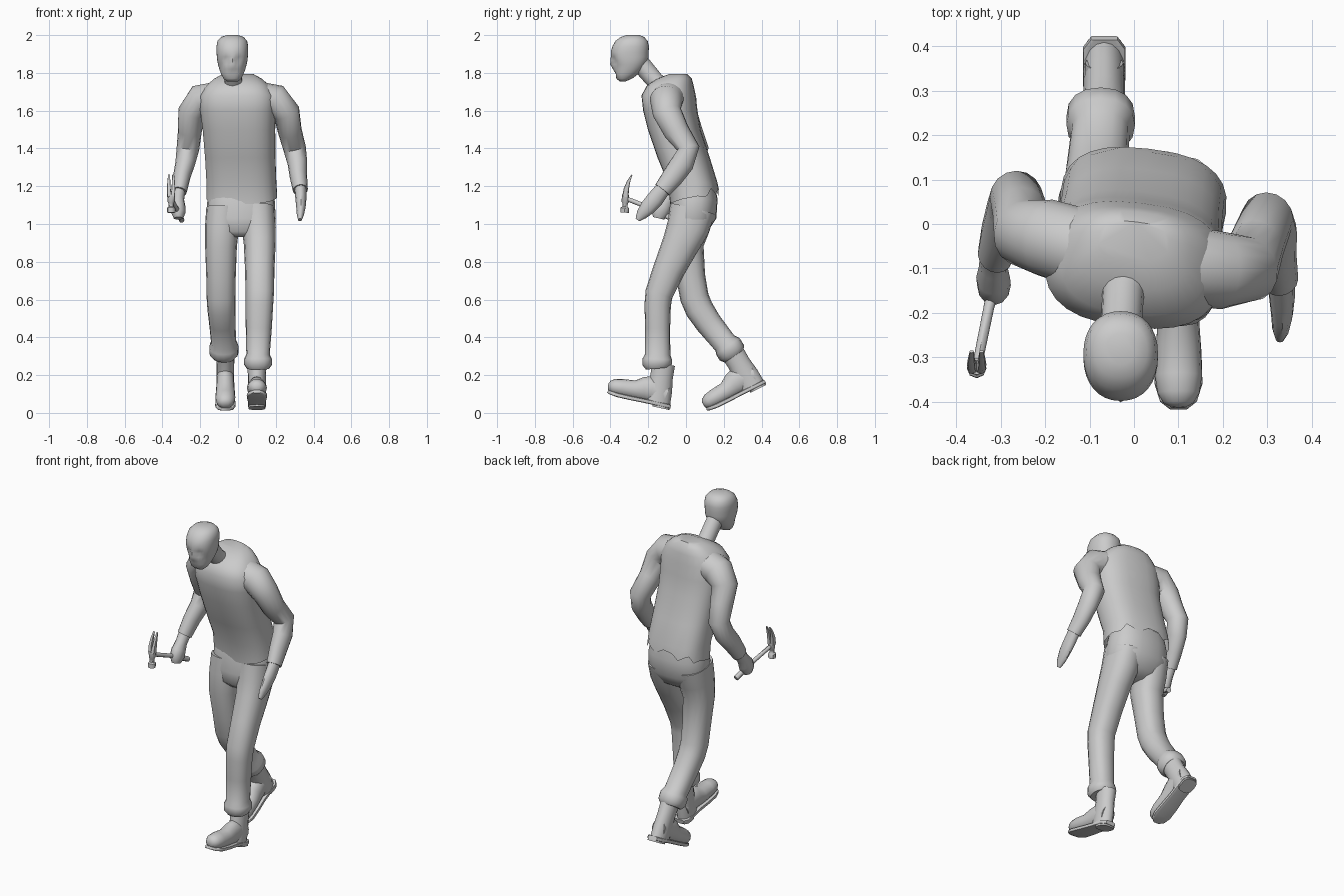
import bpy, bmesh, math
from mathutils import Vector, Matrix


def loft(name, rings, ref=(1, 0, 0), flat=False, n=16, p=2.0, caps=(True, True), matrix=None):
    """Skin superellipse rings (x, y, z, half size along ref, other half size)."""
    bm = bmesh.new()
    pts = [Vector(r[:3]) for r in rings]
    loops = []
    for i, r in enumerate(rings):
        t = pts[min(i + 1, len(pts) - 1)] - pts[max(i - 1, 0)]
        t = Vector((0, 0, 1)) if flat else t.normalized()
        u = Vector(ref)
        u = (u - t * u.dot(t)).normalized()
        w = t.cross(u)
        loop = []
        for k in range(n):
            a = 2 * math.pi * k / n
            c, s = math.cos(a), math.sin(a)
            c = math.copysign(abs(c) ** (2 / p), c)
            s = math.copysign(abs(s) ** (2 / p), s)
            loop.append(bm.verts.new(pts[i] + u * (c * r[3]) + w * (s * r[4])))
        loops.append(loop)
    for A, B in zip(loops, loops[1:]):
        for k in range(n):
            j = (k + 1) % n
            bm.faces.new((A[k], A[j], B[j], B[k]))
    if caps[0]:
        bm.faces.new(loops[0][::-1])
    if caps[1]:
        bm.faces.new(loops[-1])
    if matrix:
        bm.transform(matrix)
    bmesh.ops.recalc_face_normals(bm, faces=bm.faces)
    me = bpy.data.meshes.new(name)
    bm.to_mesh(me)
    bm.free()
    ob = bpy.data.objects.new(name, me)
    bpy.context.collection.objects.link(ob)
    return ob


# Shirt body, leaning forward and slightly turned, with an uneven open hem
shirt = loft("shirt", [
    (.02, .045, 1.14, .188, .125), (.018, .035, 1.22, .185, .128),
    (.012, -.012, 1.35, .186, .135), (.005, -.062, 1.5, .192, .136),
    (0, -.083, 1.6, .2, .14), (0, -.092, 1.68, .2, .14),
    (0, -.083, 1.735, .165, .12), (0, -.06, 1.77, .125, .088), (0, -.04, 1.795, .08, .045)],
    ref=(1, -.12, 0), flat=True, n=28, p=2.6, caps=(False, True))
for k in range(28):
    v = shirt.data.vertices[k]
    s = math.sin(2 * math.pi * k / 28)
    v.co.z += .035 * s + (.022 * math.sin(k * 1.9) if s > .3 else 0)

# Sleeves: shared radii, one path per side
radii = [(.09, .085), (.087, .085), (.077, .072), (.068, .063), (.06, .06),
         (.062, .052), (.057, .046), (.047, .04)]
paths = {
    "left_sleeve": [(.1, -.09, 1.67), (.2, -.105, 1.655), (.257, -.1, 1.59), (.275, -.05, 1.49),
                    (.3, .012, 1.4), (.315, -.02, 1.32), (.32, -.07, 1.25), (.33, -.125, 1.18)],
    "right_sleeve": [(-.1, -.06, 1.67), (-.2, -.03, 1.655), (-.247, -.02, 1.59), (-.255, .02, 1.49),
                     (-.265, .06, 1.4), (-.28, .03, 1.32), (-.298, -.02, 1.25), (-.312, -.07, 1.17)]}
for name, path in paths.items():
    loft(name, [q + r for q, r in zip(path, radii)], ref=(0, 1, 0))

# Open left hand and right fist
loft("left_hand", [(.33, -.115, 1.195, .04, .032), (.333, -.165, 1.13, .045, .029),
                   (.333, -.2, 1.09, .042, .025), (.33, -.235, 1.05, .03, .019),
                   (.328, -.257, 1.022, .012, .01)], ref=(0, 1, 0), n=12)
loft("right_fist", [(-.312, -.06, 1.185, .038, .034), (-.317, -.095, 1.13, .036, .032),
                    (-.317, -.12, 1.095, .046, .038), (-.315, -.138, 1.06, .048, .038),
                    (-.315, -.145, 1.03, .03, .025)], ref=(0, 1, 0), n=12)

# Neck and head
loft("neck", [(-.015, -.09, 1.68, .065, .06), (-.025, -.165, 1.76, .047, .047),
              (-.03, -.25, 1.86, .046, .05)])
head = loft("head", [
    (-.03, -.335, 1.755, .03, .016), (-.03, -.327, 1.77, .047, .042), (-.03, -.315, 1.795, .06, .064),
    (-.03, -.306, 1.82, .069, .08), (-.03, -.3, 1.845, .076, .09), (-.03, -.298, 1.865, .08, .096),
    (-.03, -.298, 1.885, .082, .1), (-.03, -.298, 1.91, .084, .1), (-.03, -.293, 1.94, .084, .097),
    (-.03, -.288, 1.97, .078, .085), (-.03, -.284, 1.99, .06, .062), (-.03, -.281, 2.0, .03, .035)],
    flat=True, n=32, p=2.2)
# Face relief: eye sockets, mouth, nose, chin (x offset, z, radius x, radius z, depth)
relief = [(-.034, 1.872, .018, .014, .018), (.034, 1.872, .018, .014, .018),
          (0, 1.797, .03, .009, .008), (0, 1.85, .012, .02, -.012),
          (-.055, 1.83, .018, .022, .01), (.055, 1.83, .018, .022, .01)]
for v in head.data.vertices:
    if v.co.y < -.31:
        for x, z, rx, rz, d in relief:
            v.co.y += d * math.exp(-((v.co.x + .03 - x) / rx) ** 2 - ((v.co.z - z) / rz) ** 2)

# Trousers: seat and two legs with rolled cuffs
loft("trouser_seat", [(.016, .045, 1.2, .165, .11), (.016, .043, 1.13, .178, .124),
                      (.016, .035, 1.03, .184, .126), (.016, .015, .96, .15, .1),
                      (.016, .005, .93, .08, .06)], flat=True, n=24, p=2.4)
loft("left_trouser_leg", [
    (.105, .035, 1.08, .09, .122), (.11, .01, .98, .09, .112), (.115, -.03, .89, .084, .098),
    (.115, -.09, .76, .078, .084), (.115, -.143, .63, .075, .074), (.113, -.15, .57, .073, .07),
    (.11, -.15, .45, .069, .066), (.106, -.15, .31, .062, .067), (.106, -.152, .285, .074, .078),
    (.106, -.152, .255, .074, .078), (.106, -.15, .235, .06, .062)], p=2.3)
loft("right_trouser_leg", [
    (-.078, .035, 1.08, .09, .12), (-.085, .018, .98, .09, .108), (-.09, .003, .88, .084, .09),
    (-.09, .025, .72, .078, .077), (-.09, .045, .61, .076, .076), (-.088, .07, .55, .074, .075),
    (-.083, .12, .475, .07, .07), (-.076, .205, .37, .066, .064), (-.075, .222, .352, .077, .076),
    (-.075, .243, .318, .077, .076), (-.075, .255, .3, .06, .06)], p=2.3)

# Boots: shaft, foot, sole and heel, posed mid stride
for side, loc, pitch in (("left", (.1, -.165, .046), -12), ("right", (-.067, .345, .124), 27)):
    m = Matrix.Translation(loc) @ Matrix.Rotation(math.radians(pitch), 4, 'X')
    loft(side + "_boot_shaft", [(0, .01, .01, .046, .07), (0, .008, .08, .047, .068),
                                (0, .005, .15, .047, .06), (0, .0, .22, .052, .062)], flat=True, matrix=m)
    loft(side + "_boot_foot", [
        (0, .05, .06, .043, .055), (0, -.03, .075, .046, .072), (0, -.07, .067, .047, .064),
        (0, -.12, .052, .05, .05), (0, -.19, .048, .053, .047), (0, -.23, .045, .047, .042),
        (0, -.252, .043, .034, .03), (0, -.262, .042, .016, .014)], matrix=m)
    loft(side + "_boot_sole", [
        (0, .085, .005, .03, .011), (0, .06, .005, .048, .011), (0, -.06, .006, .047, .011),
        (0, -.13, .005, .052, .011), (0, -.2, .006, .054, .011), (0, -.24, .01, .042, .01),
        (0, -.258, .014, .02, .008)], p=6, n=16, matrix=m)
    loft(side + "_boot_heel", [(0, .035, -.014, .045, .046), (0, .035, .01, .046, .048)],
         flat=True, p=3, matrix=m)

# Claw hammer
loft("hammer_handle", [(-.298, -.055, 1.02, .015, .015), (-.31, -.115, 1.05, .016, .016),
                       (-.327, -.19, 1.085, .012, .012), (-.353, -.318, 1.135, .011, .012)], n=8)
loft("hammer_head", [(-.354, -.325, 1.06, .022, .022), (-.354, -.324, 1.085, .022, .022),
                     (-.354, -.323, 1.092, .014, .014), (-.354, -.322, 1.11, .014, .014),
                     (-.354, -.321, 1.118, .019, .02), (-.354, -.32, 1.155, .021, .019)], n=8)
for name, s in (("hammer_claw_a", -1), ("hammer_claw_b", 1)):
    loft(name, [(-.354 + s * .009, -.321, 1.145, .012, .017), (-.354 + s * .012, -.316, 1.185, .01, .014),
                (-.354 + s * .012, -.304, 1.225, .008, .009), (-.354 + s * .011, -.287, 1.26, .005, .003)],
         n=8, p=3)

# Smooth shading with sharp edges kept
for ob in bpy.context.collection.objects:
    ob.select_set(True)
    bpy.context.view_layer.objects.active = ob
bpy.ops.object.shade_smooth_by_angle(angle=math.radians(45))
